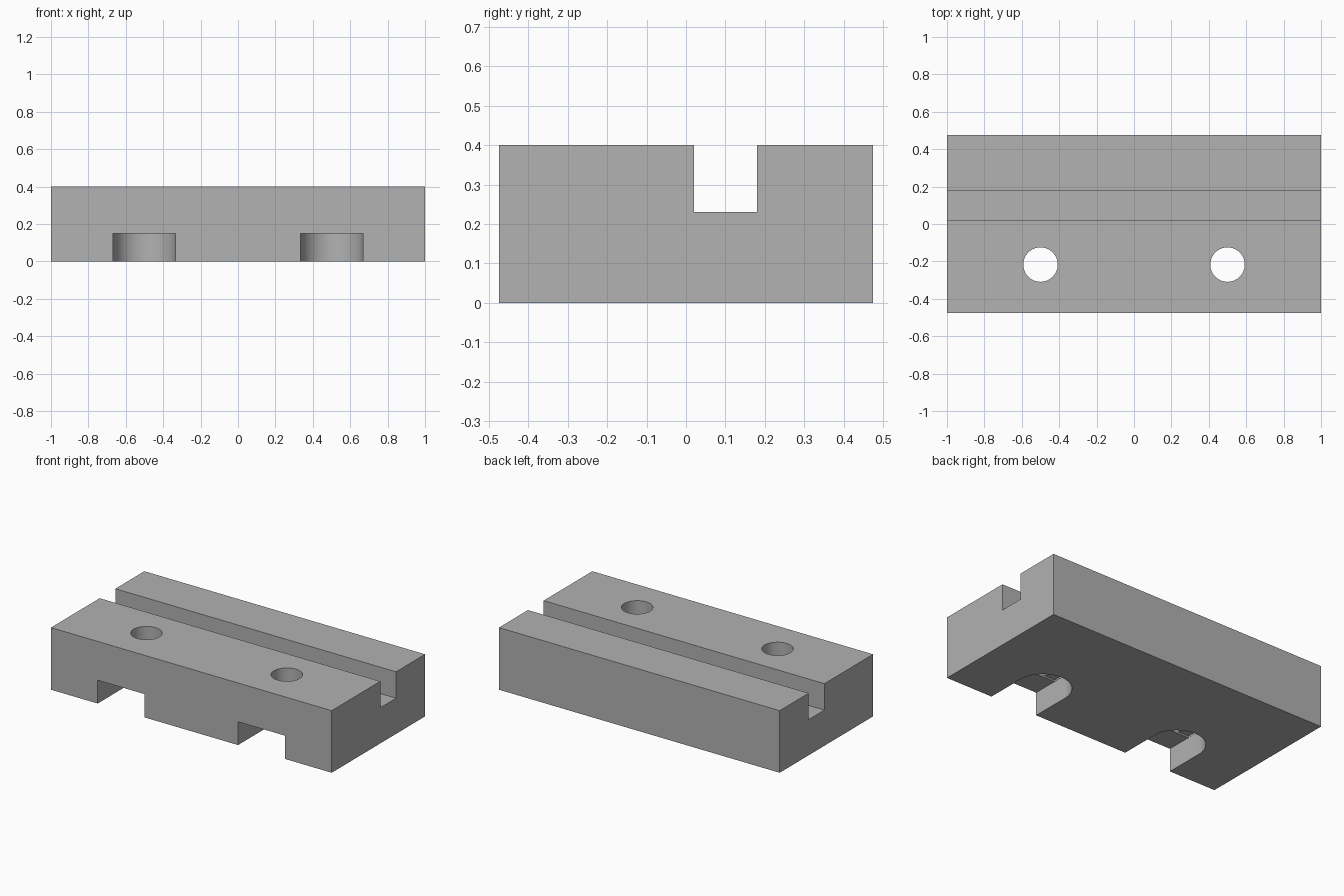
import bpy, bmesh
from math import sin, cos, asin, pi, radians

if "Cube" in bpy.data.objects:
    bpy.data.objects.remove(bpy.data.objects["Cube"])

HOLE_X, HOLE_Y, HOLE_R = 0.5, -0.217, 0.092
POCKET_R, POCKET_TOP = 0.167, 0.15
LAYER = 0.01

grey = bpy.data.materials.new("mid grey")
grey.use_nodes = True
colour = (0.445, 0.445, 0.445, 1)
grey.diffuse_color = colour
grey.node_tree.nodes["Principled BSDF"].inputs["Base Color"].default_value = colour


def prism(name, outline, low, high, place):
    """Extrude a 2D outline; place turns (u, v, depth) into a position."""
    bm = bmesh.new()
    rings = [[bm.verts.new(place(u, v, d)) for u, v in outline] for d in (low, high)]
    bm.faces.new(rings[0])
    bm.faces.new(rings[1])
    for i in range(len(outline)):
        j = (i + 1) % len(outline)
        bm.faces.new((rings[0][i], rings[0][j], rings[1][j], rings[1][i]))
    bmesh.ops.recalc_face_normals(bm, faces=bm.faces)
    mesh = bpy.data.meshes.new(name)
    bm.to_mesh(mesh)
    bm.free()
    mesh.materials.append(grey)
    obj = bpy.data.objects.new(name, mesh)
    bpy.context.collection.objects.link(obj)
    return obj


def arc(radius, start, end, steps):
    angles = [start + (end - start) * i / steps for i in range(steps + 1)]
    return [(radius * cos(a), radius * sin(a)) for a in angles]


# Block with a groove along its top, drawn as an end profile (y, z)
profile = [(-0.475, 0), (0.475, 0), (0.475, 0.4), (0.18, 0.4),
           (0.18, 0.23), (0.02, 0.23), (0.02, 0.4), (-0.475, 0.4)]
block = prism("grooved_block", profile, -1, 1, lambda u, v, d: (d, u, v))

# Outlines of each bolt seat, around the bolt axis
pocket = arc(POCKET_R, 0, pi, 40) + [(-POCKET_R, -0.4), (POCKET_R, -0.4)]
strip_r, strip_half = POCKET_R - 0.001, HOLE_R + 0.001
bend = asin(strip_half / strip_r)
strip = (arc(strip_r, 0, bend, 8) + arc(strip_r, pi - bend, pi, 8)
         + [(-strip_r, -strip_half), (strip_r, -strip_half)])
s = HOLE_R + 0.0005
square = [(-s, -s), (s, -s), (s, s), (-s, s)]
hole = arc(HOLE_R, 0, 2 * pi, 64)[:-1]

cuts = [("pocket", pocket, -0.1, POCKET_TOP),
        ("strip_recess", strip, 0.1, POCKET_TOP + LAYER),
        ("square_recess", square, 0.1, POCKET_TOP + 2 * LAYER),
        ("bolt_hole", hole, 0.1, 0.5)]

# Cut both bolt seats
bpy.context.view_layer.objects.active = block
block.select_set(True)
for side in (-1, 1):
    for name, outline, low, high in cuts:
        cutter = prism(name + "_cutter", outline, low, high,
                       lambda u, v, d: (side * HOLE_X + u, HOLE_Y + v, d))
        cutter.hide_render = True
        mod = block.modifiers.new(name, "BOOLEAN")
        mod.operation = "DIFFERENCE"
        mod.solver = "EXACT"
        mod.object = cutter
        bpy.ops.object.modifier_apply(modifier=mod.name)
        bpy.data.objects.remove(cutter)

bpy.ops.object.shade_smooth_by_angle(angle=radians(30))
